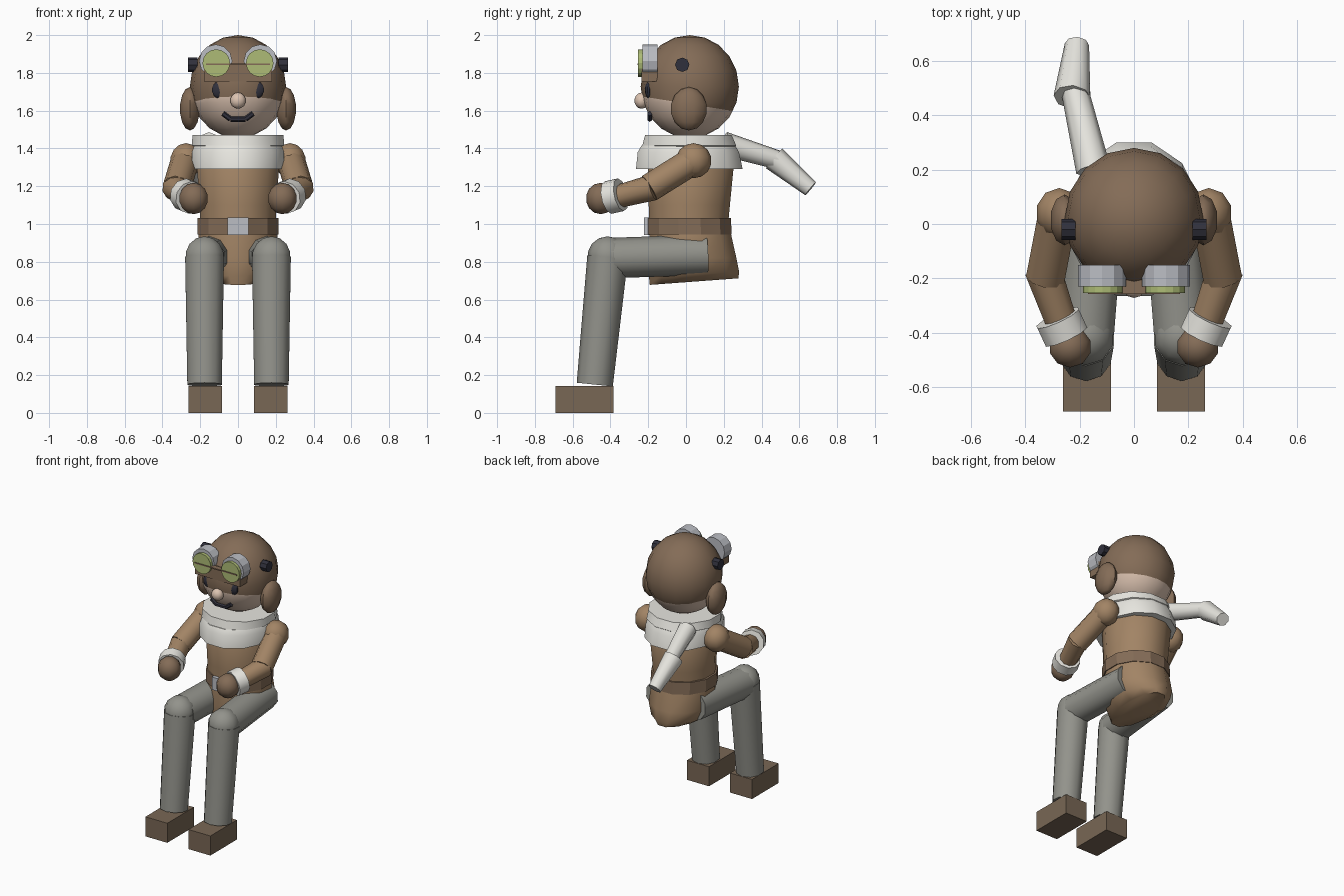
import bpy, bmesh, math
from mathutils import Vector

if "Cube" in bpy.data.objects:
    bpy.data.objects.remove(bpy.data.objects["Cube"])


def mat(name, rgb):
    m = bpy.data.materials.new(name)
    m.diffuse_color = (*rgb, 1)
    m.use_nodes = True
    m.node_tree.nodes["Principled BSDF"].inputs["Base Color"].default_value = m.diffuse_color
    return m


LEATHER = mat("dark leather", (0.23, 0.15, 0.095))
JACKET = mat("jacket", (0.36, 0.23, 0.13))
BOOT = mat("boot", (0.19, 0.135, 0.09))
CLOTH = mat("trousers", (0.29, 0.29, 0.26))
WHITE = mat("scarf", (0.80, 0.79, 0.74))
SKIN = mat("skin", (0.72, 0.55, 0.44))
DARK = mat("dark", (0.03, 0.03, 0.045))
STEEL = mat("steel", (0.5, 0.51, 0.55))
LENS = mat("lens", (0.42, 0.50, 0.18))


def finish(name, bm, material, smooth=True, angle=50):
    bmesh.ops.recalc_face_normals(bm, faces=bm.faces)
    me = bpy.data.meshes.new(name)
    bm.to_mesh(me)
    bm.free()
    ob = bpy.data.objects.new(name, me)
    bpy.context.collection.objects.link(ob)
    me.materials.append(material)
    if smooth:
        bpy.ops.object.select_all(action='DESELECT')
        ob.select_set(True)
        bpy.context.view_layer.objects.active = ob
        bpy.ops.object.shade_smooth_by_angle(angle=math.radians(angle))
    return ob


def ball(name, c, r, material, seg=10, rings=7):
    bm = bmesh.new()
    bmesh.ops.create_uvsphere(bm, u_segments=seg, v_segments=rings, radius=1)
    for v in bm.verts:
        v.co = Vector([c[i] + v.co[i] * r[i] for i in range(3)])
    return finish(name, bm, material)


def box(name, lo, hi, material):
    bm = bmesh.new()
    bmesh.ops.create_cube(bm, size=1)
    for v in bm.verts:
        v.co = Vector([(lo[i] + hi[i]) / 2 + v.co[i] * (hi[i] - lo[i]) for i in range(3)])
    return finish(name, bm, material, False)


def tube(name, p, q, r1, r2, material, seg=10, smooth=True):
    p, q = Vector(p), Vector(q)
    bm = bmesh.new()
    bmesh.ops.create_cone(bm, cap_ends=True, segments=seg, radius1=r1, radius2=r2, depth=(q - p).length)
    ob = finish(name, bm, material, smooth)
    turn = (q - p).to_track_quat('Z', 'Y').to_matrix().to_4x4()
    turn.translation = (p + q) / 2
    ob.data.transform(turn)
    return ob


def loft(name, rings, material, seg=12, smooth=True):
    """Stack of ellipses, each (z, half width, front y, back y, z rise to the back)."""
    bm = bmesh.new()
    loops = []
    for z, rx, y0, y1, rise in rings:
        loop = []
        for i in range(seg):
            a = 2 * math.pi * (i + 0.5) / seg
            s = math.sin(a)
            loop.append(bm.verts.new((rx * math.cos(a), (y0 + y1) / 2 + s * (y1 - y0) / 2,
                                      z + rise * s)))
        loops.append(loop)
    for a, b in zip(loops, loops[1:]):
        for i in range(seg):
            j = (i + 1) % seg
            bm.faces.new((a[i], a[j], b[j], b[i]))
    bm.faces.new(loops[0])
    bm.faces.new(loops[-1])
    return finish(name, bm, material, smooth)


# head: one ball split by a tilted plane into leather cap and bare face
head = ball("head", (0, 0.02, 1.727), (0.255, 0.26, 0.273), LEATHER, 16, 10)
head.data.materials.append(SKIN)
bm = bmesh.new()
bm.from_mesh(head.data)
origin, normal = Vector((0, -0.2, 1.67)), Vector((0, 0.16, 1)).normalized()
bmesh.ops.bisect_plane(bm, geom=bm.verts[:] + bm.edges[:] + bm.faces[:], plane_co=origin, plane_no=normal)
for f in bm.faces:
    f.material_index = int((f.calc_center_median() - origin).dot(normal) < 0)
bm.to_mesh(head.data)
bm.free()

# face
ball("nose", (0, -0.235, 1.653), (0.043, 0.038, 0.043), SKIN)
smile = [(-0.08, 1.585), (-0.04, 1.555), (0.04, 1.555), (0.08, 1.585)]
for (xa, za), (xb, zb) in zip(smile, smile[1:]):
    tube("mouth", (xa, -0.192, za), (xb, -0.192, zb), 0.014, 0.014, DARK, 6)

# goggles
box("goggle_pad", (-0.18, -0.235, 1.755), (0.18, -0.15, 1.845), LEATHER)
box("goggle_bridge", (-0.17, -0.258, 1.842), (0.17, -0.22, 1.85), LEATHER)

# torso, belt and hips
loft("jacket", [(0.94, 0.205, -0.2, 0.225, 0), (1.1, 0.21, -0.205, 0.24, 0), (1.3, 0.225, -0.21, 0.26, 0),
                (1.4, 0.17, -0.16, 0.2, 0)], JACKET)
loft("belt", [(0.945, 0.222, -0.21, 0.25, 0), (1.032, 0.222, -0.21, 0.245, 0)], LEATHER, 12, False)
box("buckle", (-0.055, -0.222, 0.942), (0.055, -0.19, 1.034), STEEL)
loft("hips", [(0.695, 0.12, -0.2, 0.285, 0.018), (0.735, 0.18, -0.205, 0.29, 0.01), (0.82, 0.222, -0.21, 0.275, 0),
              (0.95, 0.215, -0.2, 0.245, 0)], JACKET)

# scarf
loft("scarf", [(1.29, 0.25, -0.275, 0.31, 0), (1.38, 0.253, -0.265, 0.29, 0), (1.415, 0.24, -0.245, 0.27, 0)], WHITE)
loft("scarf_top", [(1.405, 0.23, -0.225, 0.265, 0), (1.415, 0.252, -0.24, 0.275, 0), (1.47, 0.25, -0.225, 0.25, 0)], WHITE)
tube("scarf_tail_upper", (-0.15, 0.2, 1.425), (-0.22, 0.5, 1.335), 0.064, 0.05, WHITE, 8)
tube("scarf_tail_lower", (-0.228, 0.467, 1.347), (-0.21, 0.66, 1.187), 0.068, 0.045, WHITE, 8)

for s, side in ((-1, "right"), (1, "left")):
    # head details
    ball(side + "_ear_flap", (s * 0.255, 0.015, 1.61), (0.055, 0.096, 0.115), LEATHER)
    tube(side + "_cap_knob", (s * 0.215, -0.02, 1.843), (s * 0.266, -0.02, 1.843), 0.038, 0.038, DARK, 8, False)
    ball(side + "_eye", (s * 0.103, -0.198, 1.71), (0.036, 0.02, 0.045), DARK)
    tube(side + "_goggle_rim", (s * 0.118, -0.15, 1.863), (s * 0.118, -0.23, 1.863), 0.088, 0.088, STEEL, 12, False)
    tube(side + "_goggle_lens", (s * 0.115, -0.22, 1.852), (s * 0.115, -0.253, 1.852), 0.073, 0.073, LENS, 16, False)
    # arm
    ball(side + "_shoulder", (s * 0.275, 0.04, 1.335), (0.088, 0.095, 0.093), JACKET)
    tube(side + "_upper_arm", (s * 0.282, 0.03, 1.33), (s * 0.325, -0.195, 1.19), 0.075, 0.075, JACKET)
    tube(side + "_forearm", (s * 0.335, -0.17, 1.195), (s * 0.26, -0.38, 1.14), 0.07, 0.06, JACKET)
    tube(side + "_cuff", (s * 0.281, -0.345, 1.155), (s * 0.25, -0.412, 1.14), 0.088, 0.088, WHITE)
    ball(side + "_hand", (s * 0.235, -0.452, 1.135), (0.08, 0.078, 0.083), LEATHER)
    # leg
    tube(side + "_thigh", (s * 0.135, 0.11, 0.837), (s * 0.175, -0.4, 0.82), 0.107, 0.107, CLOTH)
    ball(side + "_knee", (s * 0.177, -0.415, 0.828), (0.107, 0.107, 0.107), CLOTH)
    tube(side + "_shin", (s * 0.177, -0.415, 0.825), (s * 0.177, -0.483, 0.15), 0.108, 0.096, CLOTH)
    box(side + "_boot", (s * 0.173 - 0.088, -0.69, 0), (s * 0.173 + 0.088, -0.385, 0.142), BOOT)
